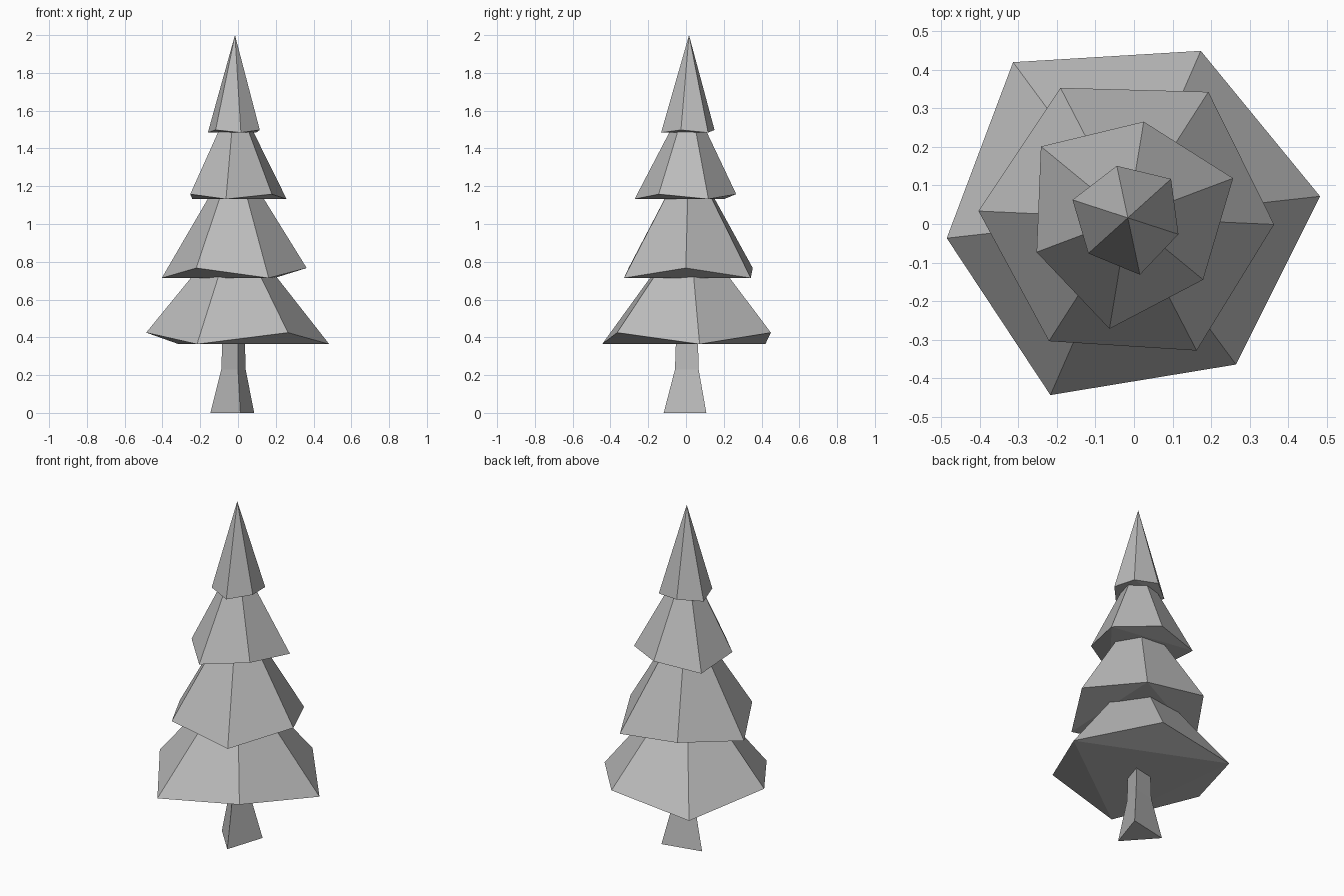
import bpy, bmesh
from math import cos, sin, radians

if "Cube" in bpy.data.objects:
    bpy.data.objects.remove(bpy.data.objects["Cube"])

CX, CY = -0.016, 0.016   # trunk axis


def material(name, rgb):
    m = bpy.data.materials.new(name)
    m.diffuse_color = (*rgb, 1)
    m.use_nodes = True
    m.node_tree.nodes["Principled BSDF"].inputs["Base Color"].default_value = m.diffuse_color
    return m


def ring(bm, corners):
    """Ring of vertices from (angle, radius, height) around the axis."""
    return [bm.verts.new((CX + r * cos(radians(a)), CY + r * sin(radians(a)), z))
            for a, r, z in corners]


def finish(bm, name, mat):
    bmesh.ops.recalc_face_normals(bm, faces=bm.faces[:])
    me = bpy.data.meshes.new(name)
    bm.to_mesh(me)
    bm.free()
    me.materials.append(mat)
    ob = bpy.data.objects.new(name, me)
    bpy.context.collection.objects.link(ob)
    return ob


grey = material("plain grey", (0.5, 0.5, 0.5))


# Branch tier: six-sided cone whose rim alternates drooping and raised corners
def tier(name, angle, r_low, z_low, r_high, z_high, z_tip):
    bm = bmesh.new()
    rim = ring(bm, [(angle + 60 * i, *((r_high, z_high) if i % 2 else (r_low, z_low)))
                    for i in range(6)])
    tip = bm.verts.new((CX, CY, z_tip))
    for i in range(6):
        bm.faces.new((rim[i], rim[(i + 1) % 6], tip))
    # underside: flat triangle between low corners, sloping up to the high ones
    bm.faces.new((rim[4], rim[2], rim[0]))
    for i in (0, 2, 4):
        bm.faces.new((rim[(i + 2) % 6], rim[i + 1], rim[i]))
    finish(bm, name, grey)


tier("bottom_branches", 6.4, 0.502, 0.364, 0.473, 0.425, 1.00)
tier("lower_middle_branches", 57.4, 0.388, 0.714, 0.380, 0.767, 1.38)
tier("upper_middle_branches", 20.6, 0.292, 1.132, 0.253, 1.158, 1.685)
tier("top_branches", 42.0, 0.151, 1.484, 0.138, 1.498, 2.00)

# Trunk: three-sided, flared at the foot
bm = bmesh.new()
levels = [ring(bm, [(-78 + 120 * i, r, z) for i in range(3)])
          for r, z in ((0.137, 0), (0.076, 0.23), (0.065, 0.55))]
for lo, hi in zip(levels, levels[1:]):
    for i in range(3):
        j = (i + 1) % 3
        bm.faces.new((lo[i], lo[j], hi[j], hi[i]))
bm.faces.new(levels[0][::-1])
bm.faces.new(levels[-1])
finish(bm, "trunk", grey)
